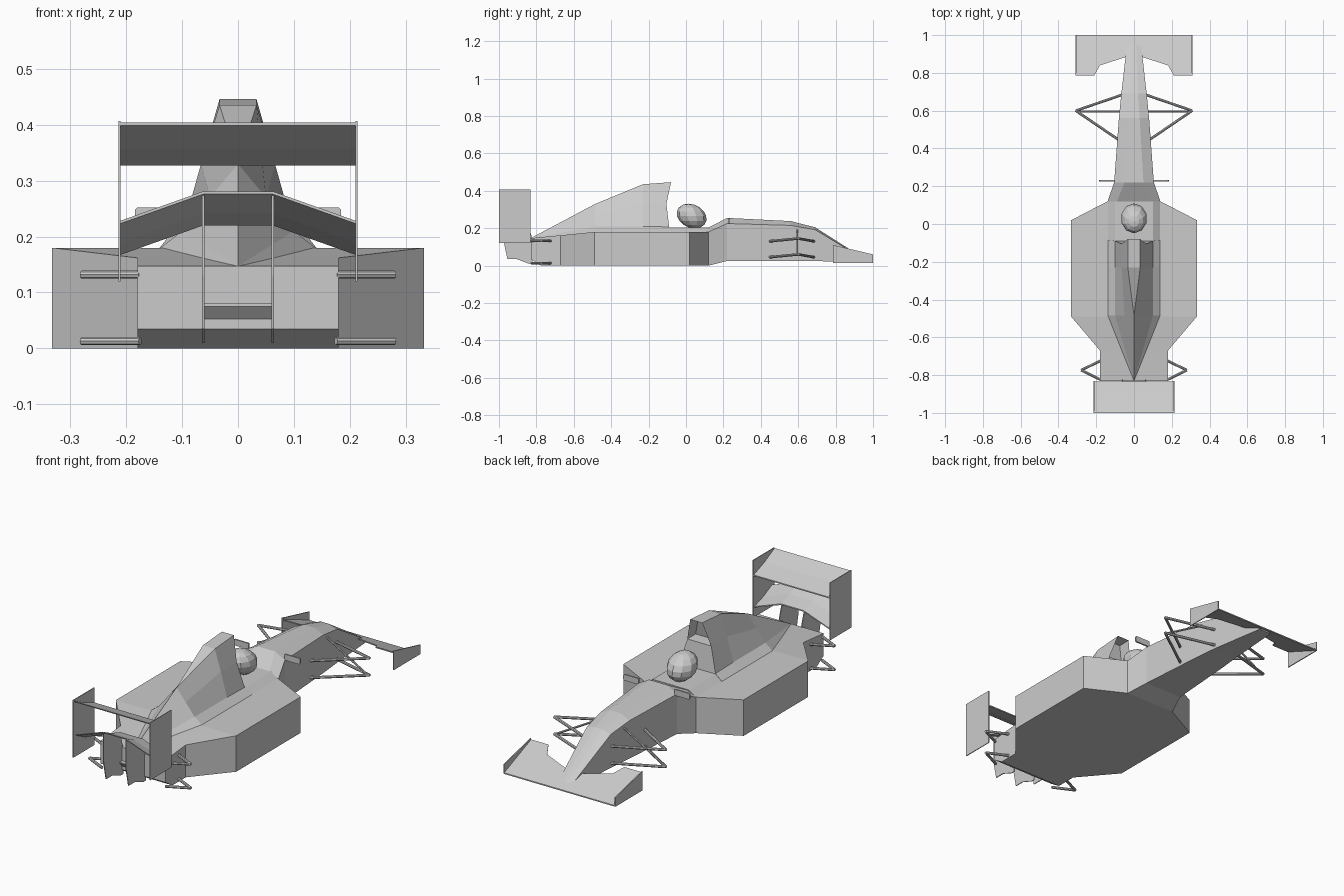
import bpy, bmesh
from mathutils import Vector

if "Cube" in bpy.data.objects:
    bpy.data.objects.remove(bpy.data.objects["Cube"])


def finish(name, bm):
    bmesh.ops.remove_doubles(bm, verts=bm.verts, dist=0.0002)
    bmesh.ops.recalc_face_normals(bm, faces=bm.faces)
    me = bpy.data.meshes.new(name)
    bm.to_mesh(me)
    bm.free()
    ob = bpy.data.objects.new(name, me)
    bpy.context.collection.objects.link(ob)
    return ob


def loft(name, rings):
    """Skin closed rings of points, with capped ends."""
    bm = bmesh.new()
    vs = [[bm.verts.new(p) for p in r] for r in rings]
    n = len(vs[0])
    for a, b in zip(vs, vs[1:]):
        for i in range(n):
            j = (i + 1) % n
            bm.faces.new((a[i], a[j], b[j], b[i]))
    bm.faces.new(vs[0])
    bm.faces.new(vs[-1])
    return finish(name, bm)


def both(half):
    """Close a right-hand half section by mirroring it across x = 0."""
    return half + [(-x, y, z) for x, y, z in reversed(half)]


def section(y, *pts):
    return both([(x, y, z) for x, z in pts])


def plate(name, x, t, prof):
    """Flat plate in the yz plane, one on each side."""
    for side, s in (("right", 1), ("left", -1)):
        loft(f"{name}_{side}", [[(s * (x + d), y, z) for y, z in prof] for d in (-t / 2, t / 2)])


def rod(name, a, b, r=0.007):
    for side, s in (("right", 1), ("left", -1)):
        p, q = Vector((s * a[0], a[1], a[2])), Vector((s * b[0], b[1], b[2]))
        bm = bmesh.new()
        bmesh.ops.create_cone(bm, cap_ends=True, segments=8, radius1=r, radius2=r, depth=(q - p).length)
        bm.transform((q - p).to_track_quat('Z', 'Y').to_matrix().to_4x4())
        bmesh.ops.translate(bm, verts=bm.verts, vec=(p + q) / 2)
        finish(f"{name}_{side}", bm)


# Floor and sidepods
loft("sidepods", [section(y, (x, lo), (x, hi)) for y, x, lo, hi in (
    (-0.83, 0.18, 0.035, 0.147), (-0.775, 0.18, 0, 0.152), (-0.67, 0.18, 0, 0.162),
    (-0.49, 0.333, 0, 0.18), (0.02, 0.333, 0, 0.18), (0.12, 0.14, 0, 0.18))])

# Central diffuser ramp
loft("diffuser", [section(-0.80, (0.06, 0.02), (0.06, 0.08)), section(-0.85, (0.06, 0.075), (0.06, 0.08))])

# Nose and cowl
loft("nose", [section(y, (w, lo), (w, mid), (t, hi)) for y, w, lo, mid, t, hi in (
    (0.12, 0.14, 0.0, 0.18, 0.09, 0.203), (0.22, 0.105, 0.025, 0.225, 0.05, 0.255),
    (0.56, 0.08, 0.025, 0.215, 0.03, 0.238), (0.69, 0.067, 0.025, 0.192, 0.02, 0.205),
    (0.98, 0.034, 0.014, 0.018, 0.01, 0.021))])

# Cockpit surround
loft("cockpit_surround", [section(y, (0.14, 0.178), (0.1, 0.205)) for y in (-0.10, 0.12)])

# Engine cover with raised air intake
cover = loft("engine_cover", [
    both([(0, -0.83, 0.147)] * 4),
    section(-0.485, (0.14, 0.179), (0.1, 0.21), (0.05, 0.27), (0, 0.33)),
    section(-0.23, (0.14, 0.179), (0.1, 0.21), (0.066, 0.33), (0.033, 0.435)),
    both([(0.14, -0.085, 0.179), (0.1, -0.09, 0.207), (0.066, -0.105, 0.33), (0.033, -0.08, 0.446)])])
bm = bmesh.new()
bm.from_mesh(cover.data)
front = max(bm.faces, key=lambda f: f.normal.y)
mids = [v for v in front.verts if abs(v.co.z - 0.33) < 0.01]
bmesh.ops.connect_verts(bm, verts=mids)
mouth = max((f for f in bm.faces if f.normal.y > 0.8), key=lambda f: f.calc_center_median().z)
bmesh.ops.inset_region(bm, faces=[mouth], thickness=0.006)
bmesh.ops.translate(bm, verts=mouth.verts, vec=(0, -0.06, 0))
bm.to_mesh(cover.data)
bm.free()

# Driver helmet
bm = bmesh.new()
bmesh.ops.create_uvsphere(bm, u_segments=10, v_segments=8, radius=1)
for v in bm.verts:
    x, y, z = v.co
    v.co = (x * 0.07, 0.03 + y * 0.078 - z * 0.018, 0.265 + z * 0.066)
finish("helmet", bm)

# Mirrors
for side, s in (("right", 1), ("left", -1)):
    loft(f"mirror_{side}", [[(s * x, y, z) for x, z in (
        (0.1, 0.222), (0.18, 0.222), (0.184, 0.228), (0.184, 0.248), (0.18, 0.252), (0.1, 0.252))]
        for y in (0.226, 0.234)])

# Front wing, sloping up to the rear
outline = both([(x, y, 0.016 + (1 - y) * 0.4) for x, y in (
    (0.04, 0.885), (0.18, 0.84), (0.21, 0.787), (0.308, 0.787), (0.308, 1.0))])
loft("front_wing", [[(x, y, z + d) for x, y, z in outline] for d in (-0.003, 0.003)])
plate("front_endplate", 0.308, 0.005, [(0.787, 0.014), (1.0, 0.014), (1.0, 0.06), (0.787, 0.11)])

# Rear wing: upper flap, cranked lower flap, endplates and supports
upper = [(-0.835, 0.327), (-0.92, 0.357), (-1.0, 0.399), (-1.0, 0.404), (-0.92, 0.364), (-0.835, 0.333)]
loft("rear_wing_upper", [[(x, y, z) for y, z in upper] for x in (-0.211, 0.211)])
lower = [(-0.84, 0.22), (-0.91, 0.242), (-0.98, 0.276), (-0.98, 0.281), (-0.91, 0.248), (-0.84, 0.226)]
loft("rear_wing_lower", [[(x, y, z + d) for y, z in lower]
     for x, d in ((-0.211, -0.053), (-0.062, 0), (0.062, 0), (0.211, -0.053))])
plate("rear_endplate", 0.212, 0.004, [(-1.0, 0.12), (-0.832, 0.12), (-0.832, 0.407), (-1.0, 0.407)])
plate("rear_wing_support", 0.062, 0.004, [
    (-0.82, 0.01), (-0.84, 0.01), (-0.905, 0.035), (-0.955, 0.035), (-0.975, 0.13),
    (-0.975, 0.276), (-0.91, 0.244), (-0.845, 0.222), (-0.82, 0.14)])

# Suspension arms and front pushrods
for level, zi, zo in (("lower", 0.045, 0.06), ("upper", 0.13, 0.145)):
    rod(f"front_{level}_arm_fore", (0.06, 0.685, zi), (0.308, 0.6, zo))
    rod(f"front_{level}_arm_aft", (0.08, 0.445, zi), (0.308, 0.6, zo))
rod("front_pushrod", (0.06, 0.595, 0.197), (0.305, 0.595, 0.058), 0.005)
for level, z in (("lower", 0.013), ("upper", 0.132)):
    for end, y in (("fore", -0.723), ("aft", -0.825)):
        rod(f"rear_{level}_arm_{end}", (0.175, y, z), (0.28, -0.774, z))
